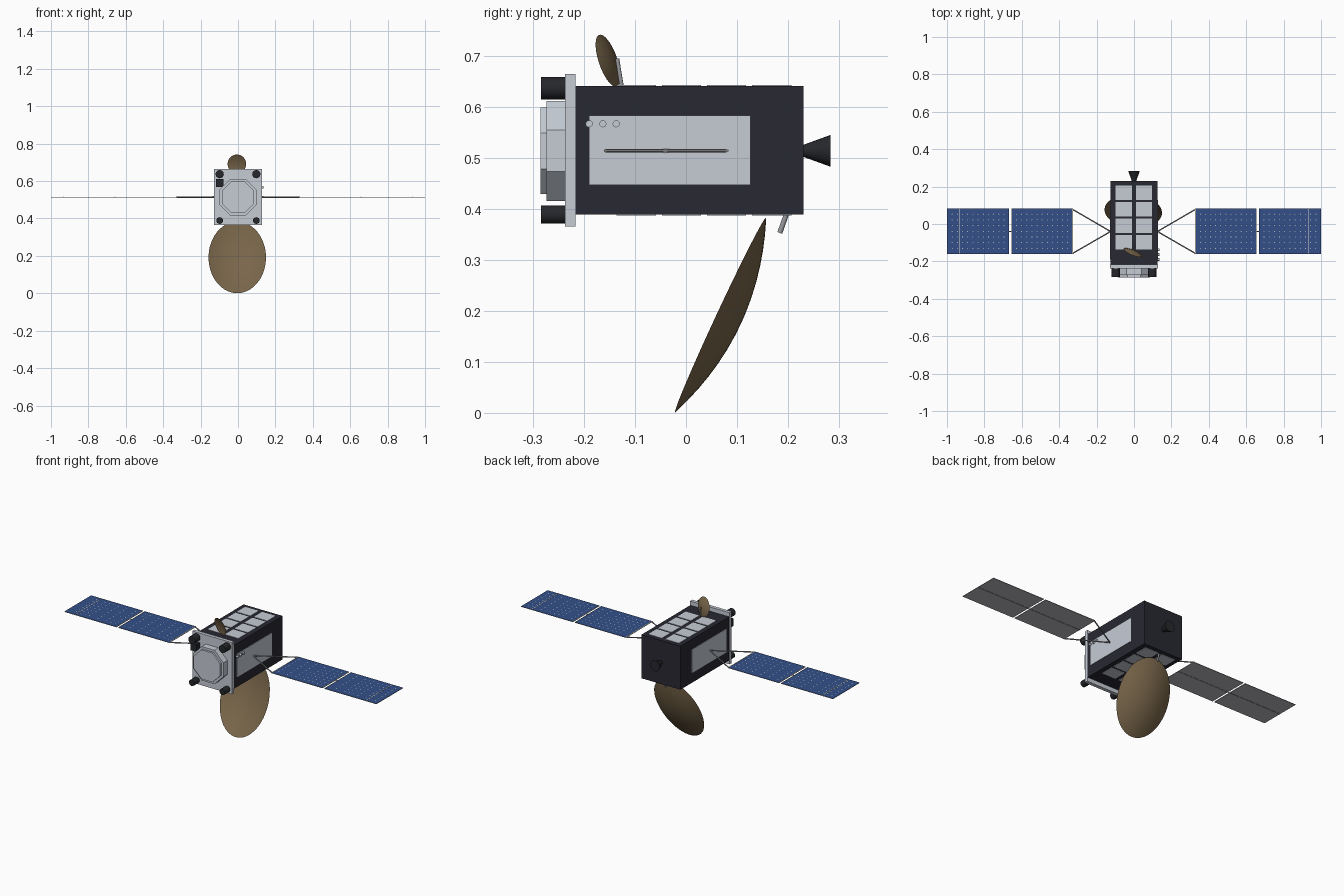
import bpy, bmesh, math
from mathutils import Vector

if "Cube" in bpy.data.objects:
    bpy.data.objects.remove(bpy.data.objects["Cube"])


def material(name, r, g, b):
    m = bpy.data.materials.new(name)
    lin = lambda c: ((c / 255 + 0.055) / 1.055) ** 2.4
    m.diffuse_color = (lin(r), lin(g), lin(b), 1)
    m.use_nodes = True
    m.node_tree.nodes["Principled BSDF"].inputs["Base Color"].default_value = m.diffuse_color
    return m


DARK = material("dark_body", 40, 40, 50)
WHITE = material("pale_grey", 198, 204, 213)
BROWN = material("dish_bronze", 121, 102, 74)
BLUE = material("cell_blue", 51, 80, 138)
BACK = material("panel_back_grey", 188, 188, 193)
BLACK = material("black", 38, 39, 43)
ROD = material("rod_grey", 150, 152, 157)
CREAM = material("cream_trim", 232, 228, 214)
ZC = 0.514


def finish(name, bm, *mats, smooth=False):
    bmesh.ops.recalc_face_normals(bm, faces=bm.faces)
    me = bpy.data.meshes.new(name)
    bm.to_mesh(me)
    bm.free()
    for m in mats:
        me.materials.append(m)
    ob = bpy.data.objects.new(name, me)
    bpy.context.collection.objects.link(ob)
    if smooth:
        bpy.context.view_layer.objects.active = ob
        ob.select_set(True)
        bpy.ops.object.shade_smooth_by_angle(angle=math.radians(35))
        ob.select_set(False)
    return ob


def add_box(bm, x, y, z):
    vs = bmesh.ops.create_cube(bm, size=1)["verts"]
    for v in vs:
        v.co = Vector([(r[0] + r[1]) / 2 + c * (r[1] - r[0]) for r, c in zip((x, y, z), v.co)])


def box(name, x, y, z, mat):
    bm = bmesh.new()
    add_box(bm, x, y, z)
    return finish(name, bm, mat)


def tube(name, p, q, r1, mat, r2=None, sides=16, turn=0.0):
    """Cylinder or cone running from p to q."""
    p, q = Vector(p), Vector(q)
    bm = bmesh.new()
    bmesh.ops.create_cone(bm, cap_ends=True, segments=sides, radius1=r1,
                          radius2=r1 if r2 is None else r2, depth=(q - p).length)
    rot = (q - p).to_track_quat("Z", "Y").to_matrix()
    c, s = math.cos(turn), math.sin(turn)
    for v in bm.verts:
        co = Vector((v.co.x * c - v.co.y * s, v.co.x * s + v.co.y * c, v.co.z))
        v.co = rot @ co + (p + q) / 2
    return finish(name, bm, mat, smooth=sides > 8)


def dish(name, centre, u, v, a, b, depth):
    """Shallow elliptical bowl with a back and a front skin meeting at a sharp rim."""
    u, v, c = Vector(u).normalized(), Vector(v).normalized(), Vector(centre)
    n = v.cross(u).normalized()
    bm = bmesh.new()
    segs, rings = 40, 7

    def ring(r, d):
        return [bm.verts.new(c + u * a * r * math.cos(math.tau * k / segs)
                             + v * b * r * math.sin(math.tau * k / segs)
                             + n * d * (1 - r * r)) for k in range(segs)]

    rim = ring(1, 0)
    for d in (depth, depth - 0.003):
        tip = bm.verts.new(c + n * d)
        prev = None
        for i in range(1, rings + 1):
            cur = rim if i == rings else ring(i / rings, d)
            for k in range(segs):
                j = (k + 1) % segs
                bm.faces.new((prev[k], cur[k], cur[j], prev[j]) if prev else (tip, cur[k], cur[j]))
            prev = cur
    finish(name, bm, BROWN, smooth=True)


# main body and front plate
box("body", (-0.125, 0.125), (-0.217, 0.23), (0.389, 0.641), DARK)
box("front_plate", (-0.127, 0.127), (-0.237, -0.217), (0.366, 0.665), WHITE)

# octagonal front housing
k = 1 / math.cos(math.pi / 8)
tube("front_octagon", (0, -0.237, ZC), (0, -0.274, ZC), 0.098 * k, WHITE, sides=8, turn=math.pi / 8)
tube("front_octagon_cap", (0, -0.274, ZC), (0, -0.285, ZC), 0.085 * k, WHITE, sides=8, turn=math.pi / 8)

# corner thrusters and sensor block
for x in (-0.098, 0.098):
    tube("upper_corner_drum", (x, -0.237, 0.637), (x, -0.284, 0.637), 0.022, BLACK)
    tube("lower_corner_drum", (x, -0.237, 0.389), (x, -0.284, 0.389), 0.018, BLACK)
box("sensor_block", (-0.118, -0.078), (-0.268, -0.237), (0.568, 0.61), BLACK)

# radiator tiles on top and bottom
for name, z in (("top_tiles", (0.640, 0.643)), ("bottom_tiles", (0.387, 0.390))):
    bm = bmesh.new()
    for row in range(4):
        y = -0.136 + row * 0.0885
        for x in (-0.099, 0.010):
            add_box(bm, (x, x + 0.087), (y, y + 0.077), z)
    finish(name, bm, WHITE)

# side radiators and side sensors
for s in (-1, 1):
    box("side_radiator", sorted((s * 0.124, s * 0.128)), (-0.19, 0.127), (0.447, 0.583), WHITE)
for y in (-0.19, -0.163, -0.137):
    tube("side_sensor", (0.124, y, 0.567), (0.137, y, 0.567), 0.007, WHITE, sides=12)

# rear engine nozzle
tube("nozzle", (0, 0.228, ZC), (0, 0.283, ZC), 0.011, BLACK, r2=0.031, sides=20)

# solar wings
Y0, Y1, YM = -0.161, 0.083, -0.040
for s in (-1, 1):
    for y in (Y0 + 0.004, Y1 - 0.005):
        tube("yoke_rod", (s * 0.125, YM, ZC), (s * 0.328, y, ZC), 0.0035, ROD, sides=8)
    tube("yoke_hinge", (s * 0.122, YM, ZC), (s * 0.135, YM, ZC), 0.005, ROD, sides=8)
    tube("panel_hinge", (s * 0.654, YM, ZC), (s * 0.668, YM, ZC), 0.002, ROD, sides=8)
    for a, b in ((0.327, 0.655), (0.667, 1.0)):
        # panel: blue cells above, grey below
        bm = bmesh.new()
        add_box(bm, sorted((s * a, s * b)), (Y0, Y1), (ZC - 0.0015, ZC + 0.0015))
        ob = finish("solar_panel", bm, BACK, BLUE)
        for f in ob.data.polygons:
            f.material_index = 1 if f.normal.z > 0.5 else 0
        box("panel_spar", sorted((s * a, s * b)), (YM - 0.004, YM + 0.004),
            (ZC - 0.0025, ZC - 0.0015), ROD)
        # small corner gaps between the cells
        bm = bmesh.new()
        nx, ny, h = 12, 8, 0.003
        for i in range(1, nx):
            for j in range(1, ny):
                x, y = s * (a + (b - a) * i / nx), Y0 + (Y1 - Y0) * j / ny
                bm.faces.new([bm.verts.new((x + dx, y + dy, ZC + 0.0023))
                              for dx, dy in ((h, 0), (0, h), (-h, 0), (0, -h))])
        finish("cell_gaps", bm, CREAM)
    # pale edge strips
    for x, w in ((0.329, 0.002), (0.654, 0.001), (0.668, 0.001), (0.932, 0.0015)):
        box("panel_strip", sorted((s * (x - w), s * (x + w))), (Y0, Y1), (ZC, ZC + 0.0023), CREAM)

# large lower dish and small upper dish with their struts
dish("large_dish", (-0.004, 0.068, 0.192), (1, -0.055, 0), (0, 0.4225, 0.906), 0.154, 0.211, 0.043)
dish("small_dish", (-0.006, -0.153, 0.691), (0.93, -0.36, 0), (0, -0.28, 0.95), 0.053, 0.053, 0.011)
tube("lower_feed", (0, 0.184, 0.353), (0, 0.197, 0.39), 0.005, ROD, sides=12)
tube("upper_feed", (0, -0.135, 0.695), (0, -0.126, 0.64), 0.004, ROD, sides=12)
